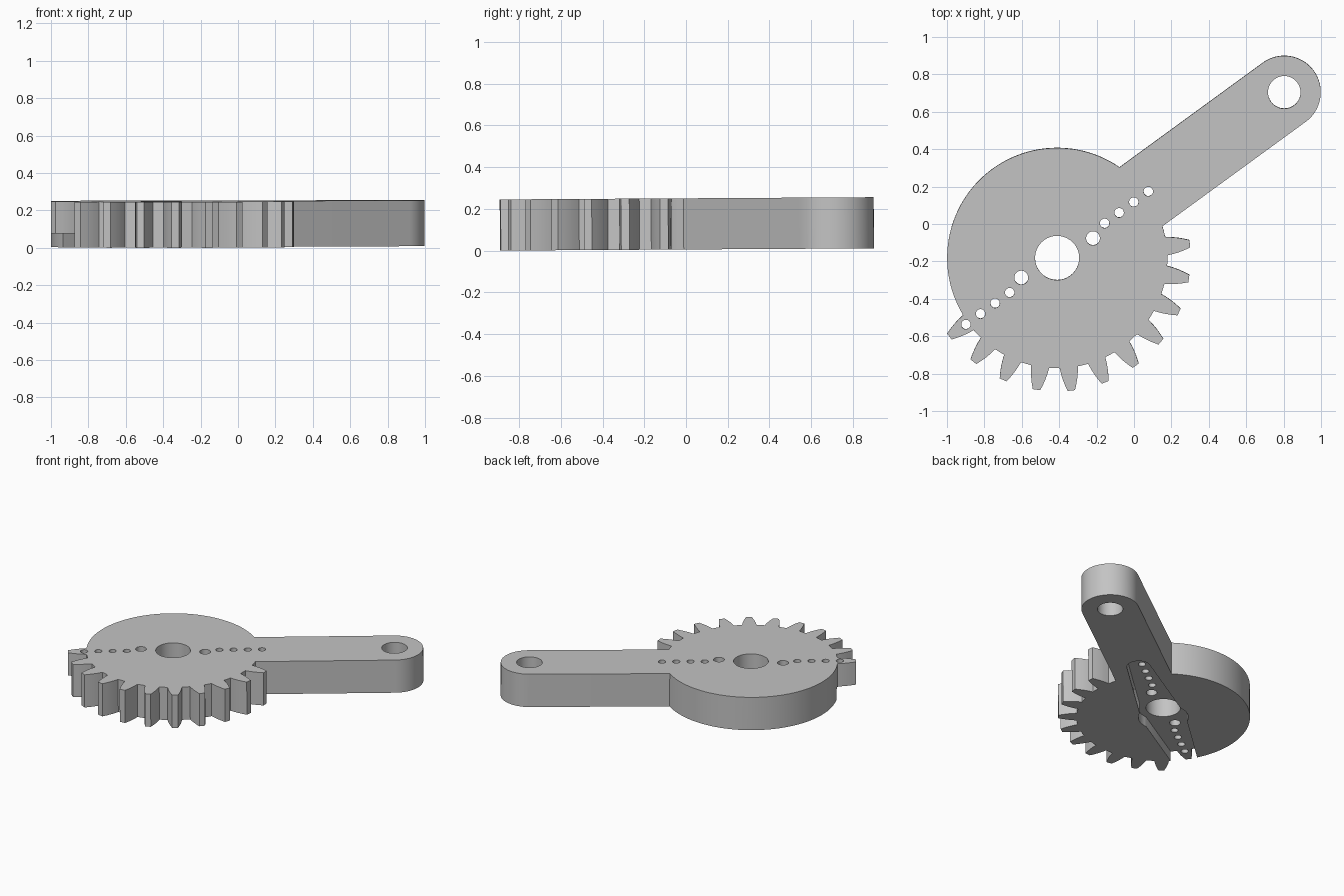
import bpy, bmesh
from math import sin, cos, asin, radians, degrees, hypot, atan2
from mathutils import Matrix, Vector

cube = bpy.data.objects.get("Cube")
if cube:
    bpy.data.objects.remove(cube)

HEIGHT, RECESS = 0.245, 0.075
ROOT_R, ARM_R, ARM_LEN = 0.588, 0.195, 1.503

grey = bpy.data.materials.new("plain grey")
grey.use_nodes = True
colour = (0.55, 0.55, 0.55, 1)
grey.diffuse_color = colour
grey.node_tree.nodes["Principled BSDF"].inputs["Base Color"].default_value = colour


def arc(cx, r, start, end, n):
    """Points on an arc centred on the arm axis, angles in degrees."""
    angles = [radians(start + (end - start) * i / n) for i in range(n + 1)]
    return [(cx + r * cos(a), r * sin(a)) for a in angles]


def prism(bm, outline, z0, z1):
    """Upright solid from a counter-clockwise outline."""
    face = bm.faces.new([bm.verts.new((x, y, z0)) for x, y in outline])
    top = bmesh.ops.extrude_face_region(bm, geom=[face])["geom"]
    verts = [v for v in top if isinstance(v, bmesh.types.BMVert)]
    bmesh.ops.translate(bm, verts=verts, vec=(0, 0, z1 - z0))


def finish(name, bm):
    bmesh.ops.recalc_face_normals(bm, faces=bm.faces)
    mesh = bpy.data.meshes.new(name)
    bm.to_mesh(mesh)
    bm.free()
    obj = bpy.data.objects.new(name, mesh)
    bpy.context.collection.objects.link(obj)
    mesh.materials.append(grey)
    return obj


# Tooth: half widths at growing radius, mirrored about its centre line
flank = [(ROOT_R, 0.049), (0.62, 0.045), (0.65, 0.039), (0.68, 0.031), (0.713, 0.020)]
tooth = [(r, -w) for r, w in flank] + [(r, w) for r, w in reversed(flank)]
tooth_half = degrees(atan2(flank[0][1], ROOT_R))


def tooth_at(angle):
    c, s = cos(radians(angle)), sin(radians(angle))
    return [(x * c - y * s, x * s + y * c) for x, y in tooth]


# Outline: rounded arm end, plain half of the disc, then eleven teeth
join = degrees(asin(ARM_R / ROOT_R))
outline = arc(ARM_LEN, ARM_R, -90, 90, 40)
outline += arc(0, ROOT_R, join, 180 - tooth_half - 1, 70)
for k in range(11):
    outline += tooth_at(180 + 15 * k)
outline += arc(0, ROOT_R, 331 + tooth_half, 360 - join, 2)
bm = bmesh.new()
prism(bm, outline, 0, HEIGHT)
gear_arm = finish("gear_arm", bm)

# Holes: shaft, arm pivot, and screw rows on both sides of the shaft
holes = [(0, 0, 0.118), (ARM_LEN, 0, 0.087)]
for side in (1, -1):
    holes.append((0.217 * side, -0.028 * side, 0.037))
    holes += [(side * (0.314 + 0.0965 * i), 0, 0.025) for i in range(4)]
bm = bmesh.new()
for x, y, r in holes:
    prism(bm, [(px, py + y) for px, py in arc(x, r, 0, 360, 40)[:-1]], -0.1, HEIGHT + 0.1)
hole_cutter = finish("hole_cutter", bm)

# Recess underneath: tapered double blade with a round hub
half = arc(0.70, 0.08, -85, 85, 16) + arc(0, 0.17, 57, 123, 12)
bm = bmesh.new()
prism(bm, half + [(-x, -y) for x, y in half], -0.1, RECESS)
recess_cutter = finish("recess_cutter", bm)

# Cut, then keep only the finished mesh
for cutter in (recess_cutter, hole_cutter):
    cutter.hide_render = True
    mod = gear_arm.modifiers.new(cutter.name, "BOOLEAN")
    mod.operation, mod.solver, mod.object = "DIFFERENCE", "EXACT", cutter
graph = bpy.context.evaluated_depsgraph_get()
cut_mesh = bpy.data.meshes.new_from_object(gear_arm.evaluated_get(graph))
gear_arm.modifiers.clear()
gear_arm.data = cut_mesh
for cutter in (recess_cutter, hole_cutter):
    bpy.data.objects.remove(cutter)

# Turn the arm to its angle, tip it very slightly, and seat it
place = (Matrix.Translation((0, 0, 0.0055)) @ Matrix.Rotation(0.006, 4, "X")
         @ Matrix.Translation((-0.411, -0.18, 0)) @ Matrix.Rotation(radians(36.1), 4, "Z"))
cut_mesh.transform(place)

bpy.ops.object.select_all(action="DESELECT")
gear_arm.select_set(True)
bpy.context.view_layer.objects.active = gear_arm
bpy.ops.object.shade_smooth_by_angle(angle=radians(25))
